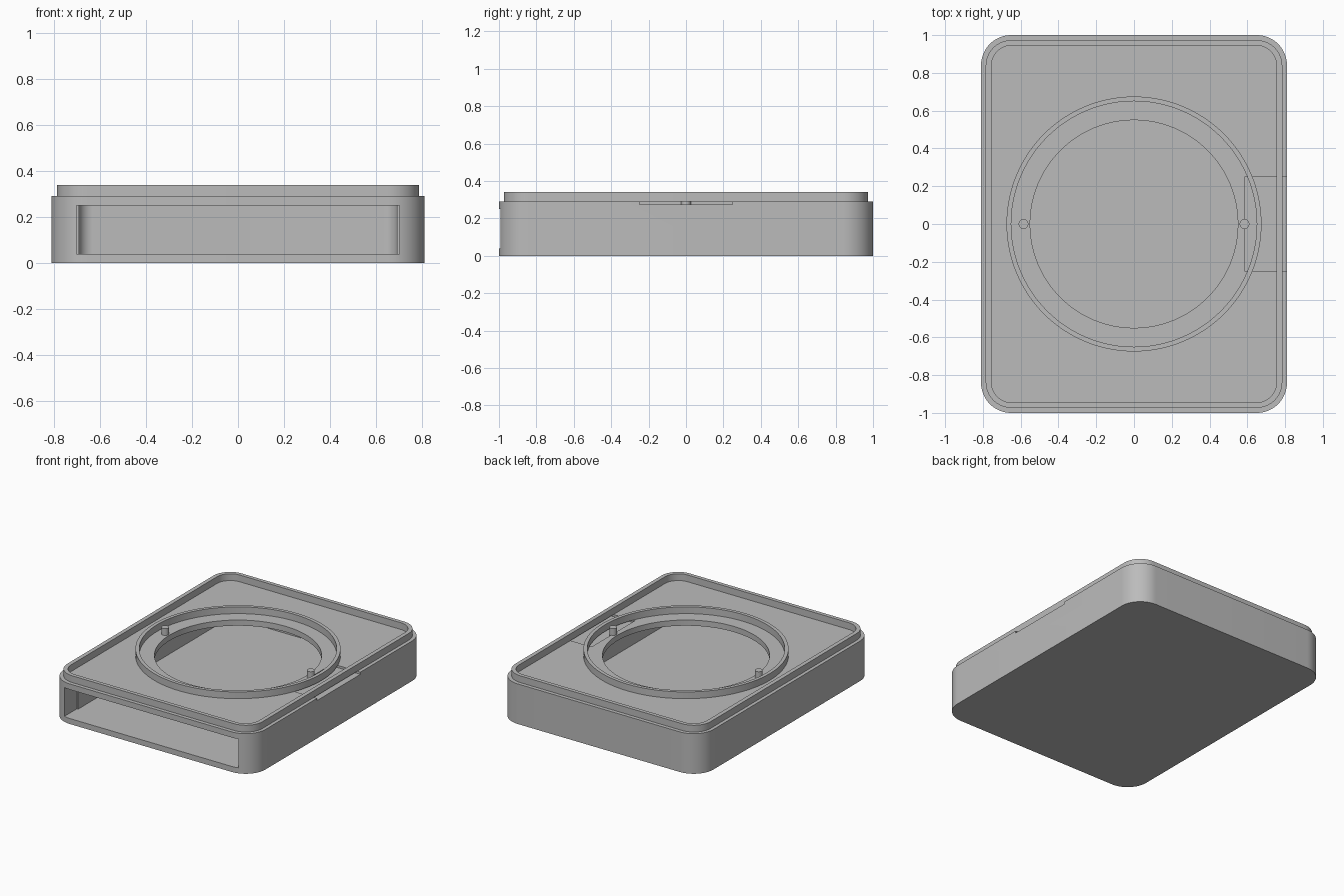
import bpy, bmesh, math

cube = bpy.data.objects.get("Cube")
if cube:
    bpy.data.objects.remove(cube, do_unlink=True)

grey = bpy.data.materials.new("plain grey")
grey.use_nodes = True
grey.diffuse_color = (0.5, 0.5, 0.5, 1)
grey.node_tree.nodes["Principled BSDF"].inputs["Base Color"].default_value = (0.5, 0.5, 0.5, 1)

DECK, TOP = 0.291, 0.34


def rounded_rect(hx, hy, r, steps=16):
    pts = []
    for k, (sx, sy) in enumerate([(1, 1), (-1, 1), (-1, -1), (1, -1)]):
        for i in range(steps + 1):
            a = math.pi / 2 * (k + i / steps)
            pts.append((sx * (hx - r) + r * math.cos(a), sy * (hy - r) + r * math.sin(a)))
    return pts


def circle(r, n=96, cx=0):
    return [(cx + r * math.cos(math.tau * i / n), r * math.sin(math.tau * i / n)) for i in range(n)]


def box(x0, x1, y0, y1):
    return [(x0, y0), (x1, y0), (x1, y1), (x0, y1)]


def prism(name, outer, z0, z1, inner=None):
    """Extrude an outline; with an inner outline of equal length, make a hollow band."""
    bm = bmesh.new()
    n = len(outer)

    def ring(pts, z):
        return [bm.verts.new((x, y, z)) for x, y in pts]

    def bridge(a, b):
        for i in range(n):
            j = (i + 1) % n
            bm.faces.new((a[i], a[j], b[j], b[i]))

    lo, hi = ring(outer, z0), ring(outer, z1)
    bridge(lo, hi)
    if inner:
        ilo, ihi = ring(inner, z0), ring(inner, z1)
        bridge(ihi, ilo)
        bridge(hi, ihi)
        bridge(ilo, lo)
    else:
        bm.faces.new(hi)
        bm.faces.new(lo[::-1])
    bmesh.ops.recalc_face_normals(bm, faces=bm.faces)
    mesh = bpy.data.meshes.new(name)
    bm.to_mesh(mesh)
    bm.free()
    mesh.materials.append(grey)
    ob = bpy.data.objects.new(name, mesh)
    bpy.context.collection.objects.link(ob)
    return ob


def activate(ob):
    bpy.ops.object.select_all(action='DESELECT')
    ob.select_set(True)
    bpy.context.view_layer.objects.active = ob


def cut(target, cutter):
    cutter.hide_render = True
    mod = target.modifiers.new("cut", 'BOOLEAN')
    mod.operation = 'DIFFERENCE'
    mod.solver = 'EXACT'
    mod.object = cutter
    activate(target)
    bpy.ops.object.modifier_apply(modifier=mod.name)
    bpy.data.objects.remove(cutter, do_unlink=True)


# Hollow case: inner chamber, front opening, round window, side channel
case = prism("case_body", rounded_rect(0.81, 1.0, 0.16), 0, DECK)
cut(case, prism("chamber_cutter", rounded_rect(0.69, 0.90, 0.06), 0.04, 0.25))
cut(case, prism("opening_cutter", box(-0.70, 0.70, -1.2, -0.85), 0.04, 0.25))
cut(case, prism("window_cutter", circle(0.55), 0.2, 0.4))
cut(case, prism("channel_cutter", box(0.585, 0.9, -0.248, 0.248), 0.275, 0.4))

# Raised rim around the deck
rim = prism("top_rim", rounded_rect(0.785, 0.973, 0.135), DECK, TOP,
            rounded_rect(0.755, 0.945, 0.107))

# Circular collar around the window
collar = prism("round_collar", circle(0.675), DECK, TOP, circle(0.65))

# Locating pins
pins = [prism(side + "_pin", circle(0.026, 24, x), 0.265, TOP)
        for side, x in (("left", 0.585), ("right", -0.585))]

for ob in [case, rim, collar] + pins:
    activate(ob)
    bpy.ops.object.shade_smooth_by_angle(angle=math.radians(30))
